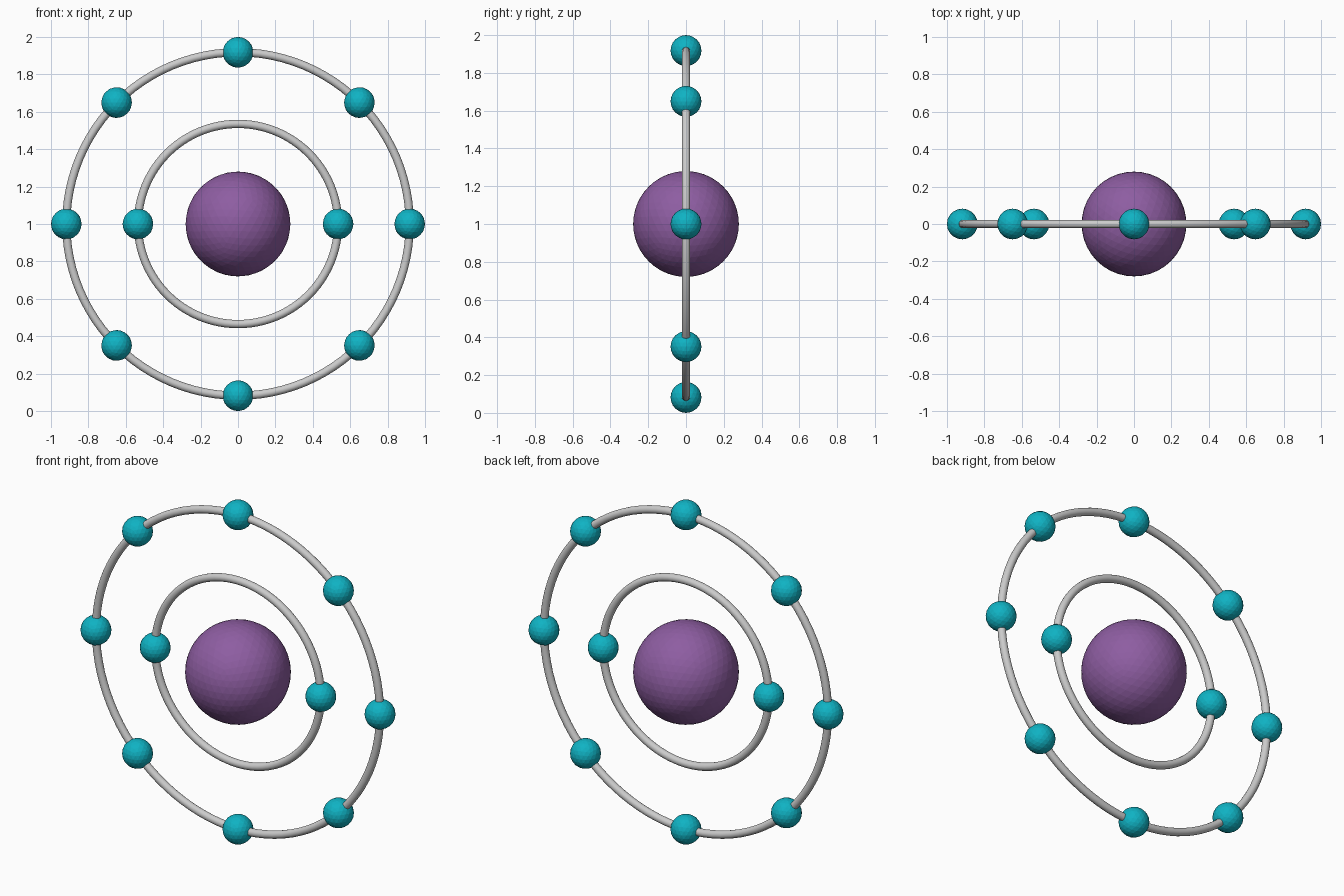
import bpy
from math import cos, sin, pi

if "Cube" in bpy.data.objects:
    bpy.data.objects.remove(bpy.data.objects["Cube"])

CENTRE_Z = 1.0
INNER_R, OUTER_R = 0.535, 0.918
TUBE_R = 0.022


def material(name, rgb):
    m = bpy.data.materials.new(name)
    m.diffuse_color = (*rgb, 1)
    m.use_nodes = True
    m.node_tree.nodes["Principled BSDF"].inputs["Base Color"].default_value = m.diffuse_color
    return m


purple = material("purple", (0.27, 0.11, 0.36))
teal = material("teal", (0.005, 0.45, 0.55))


def ball(name, radius, x, z, subdivisions, mat):
    bpy.ops.mesh.primitive_ico_sphere_add(
        subdivisions=subdivisions, radius=radius, location=(x, 0, z))
    ob = bpy.context.object
    ob.name = name
    ob.data.materials.append(mat)


def shell(name, radius, count):
    # Orbit ring standing in the XZ plane
    bpy.ops.mesh.primitive_torus_add(
        major_radius=radius, minor_radius=TUBE_R,
        major_segments=96, minor_segments=16,
        location=(0, 0, CENTRE_Z), rotation=(pi / 2, 0, 0))
    ring = bpy.context.object
    ring.name = name + "_orbit_ring"
    bpy.ops.object.shade_smooth()
    # Electrons evenly spaced along the ring
    for i in range(count):
        a = 2 * pi * i / count
        ball(f"{name}_electron_{i + 1}", 0.082,
             radius * cos(a), CENTRE_Z + radius * sin(a), 3, teal)


# Nucleus
ball("nucleus", 0.28, 0, CENTRE_Z, 4, purple)

# Electron shells
shell("inner", INNER_R, 2)
shell("outer", OUTER_R, 8)
